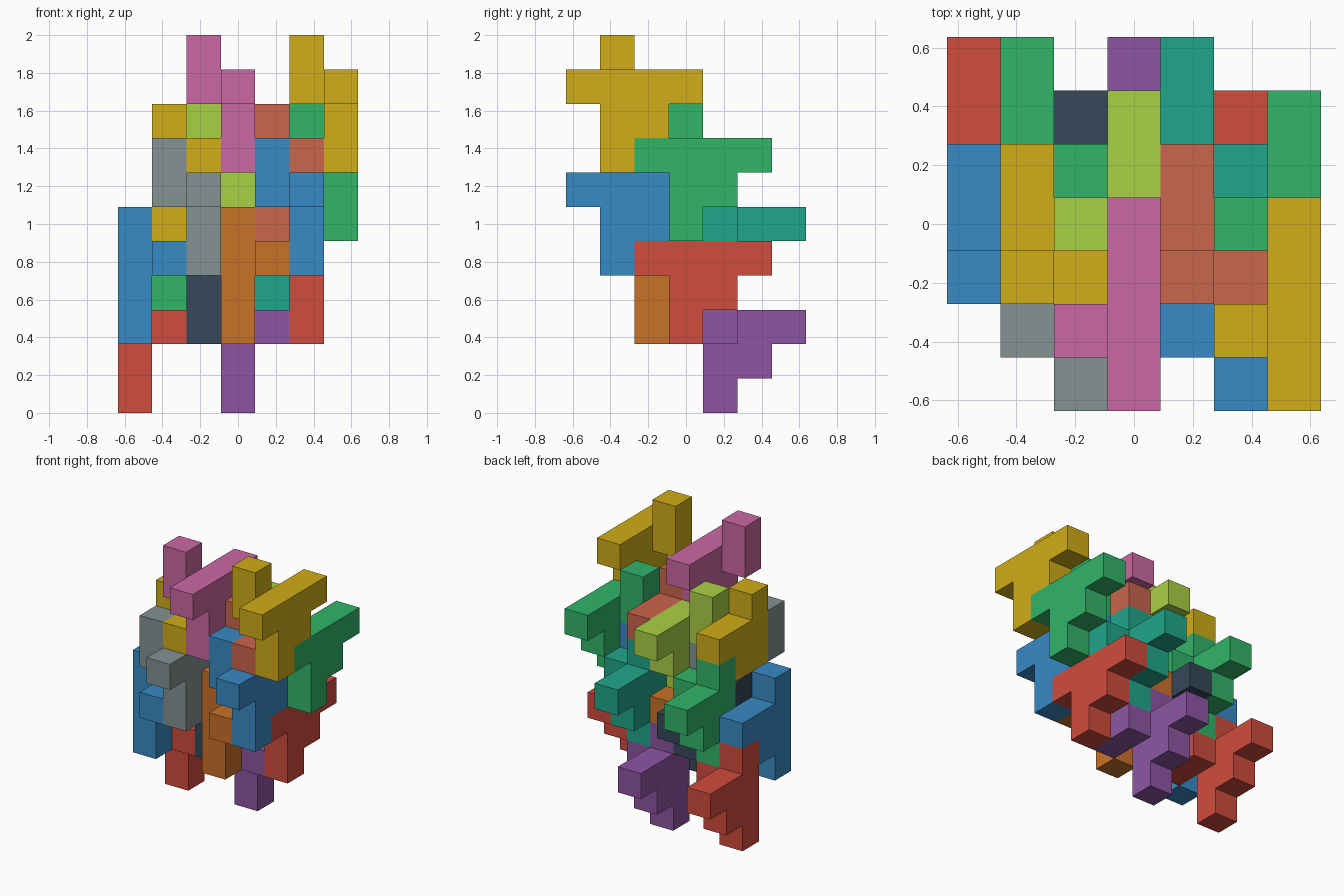
import bpy, bmesh
from mathutils import Vector

if "Cube" in bpy.data.objects:
    bpy.data.objects.remove(bpy.data.objects["Cube"])

U = 2 / 11                                   # edge of one unit cube
ORIGIN = Vector((-3.5 * U, -3.5 * U, 0))     # corner of the 7 x 7 x 11 grid

# Nine-cube puzzle piece around its centre cell: long bar, short leg, brace, side hook
PIECE = [(0, -1, 0), (0, 0, 0), (0, 1, 0), (0, 2, 0),
         (0, 0, -1), (0, 0, -2), (0, 1, -1), (-1, 0, 0), (-1, 0, 1)]
# Same piece turned half a revolution about the y = -z diagonal
TURNED = [(-x, -z, -y) for x, y, z in PIECE]

COLOURS = {
    "red": "D04C3D", "blue": "388AC4", "green": "32B569", "yellow": "D0AD18",
    "purple": "8E55A3", "teal": "20A68B", "orange": "C97228", "grey": "859292",
    "navy": "35485A", "pink": "CB68A3", "lime": "AAD145", "salmon": "CA664D"}


def material(name):
    mat = bpy.data.materials.get(name)
    if mat is None:
        mat = bpy.data.materials.new(name)
        srgb = [int(COLOURS[name][i:i + 2], 16) / 255 for i in (0, 2, 4)]
        lin = [c / 12.92 if c < 0.04045 else ((c + 0.055) / 1.055) ** 2.4 for c in srgb]
        mat.diffuse_color = (*lin, 1)
        mat.use_nodes = True
        mat.node_tree.nodes["Principled BSDF"].inputs["Base Color"].default_value = mat.diffuse_color
    return mat


def add_piece(name, colour, shape, centre):
    """Joined cubes as one closed skin, without walls between neighbours."""
    cells = {tuple(a + b for a, b in zip(c, centre)) for c in shape}
    bm = bmesh.new()
    for cell in cells:
        for axis in range(3):
            for side in (0, 1):
                step = [0, 0, 0]
                step[axis] = 2 * side - 1
                if tuple(a + b for a, b in zip(cell, step)) in cells:
                    continue
                u, v = (axis + 1) % 3, (axis + 2) % 3
                quad = []
                for du, dv in ((0, 0), (1, 0), (1, 1), (0, 1)):
                    p = Vector(cell)
                    p[axis] += side
                    p[u] += du
                    p[v] += dv
                    quad.append(bm.verts.new(ORIGIN + p * U))
                bm.faces.new(quad if side else quad[::-1])
    bmesh.ops.remove_doubles(bm, verts=bm.verts, dist=1e-4)
    bmesh.ops.dissolve_limit(bm, angle_limit=0.01, verts=bm.verts, edges=bm.edges)
    mesh = bpy.data.meshes.new(name)
    bm.to_mesh(mesh)
    bm.free()
    mesh.materials.append(material(colour))
    bpy.context.collection.objects.link(bpy.data.objects.new(name, mesh))


# Interlocking stack: the right-hand half repeats three cells to the left
STACK = [  # right colour, left colour, shape, centre cell of the right piece
    ("yellow", "pink", PIECE, (6, 1, 9)),
    ("green", "lime", PIECE, (6, 3, 7)),
    ("blue", "grey", PIECE, (5, 1, 6)),
    ("red", "navy", PIECE, (5, 3, 4)),
    ("salmon", "yellow", TURNED, (4, 2, 7)),
    ("teal", "green", TURNED, (4, 4, 5)),
    ("orange", "blue", TURNED, (3, 2, 4)),
    ("purple", "red", TURNED, (3, 4, 2))]

for right, left, shape, (x, y, z) in STACK:
    kind = "piece" if shape is PIECE else "turned_piece"
    add_piece(f"right_{right}_{kind}", right, shape, (x, y, z))
    add_piece(f"left_{left}_{kind}", left, shape, (x - 3, y, z))
